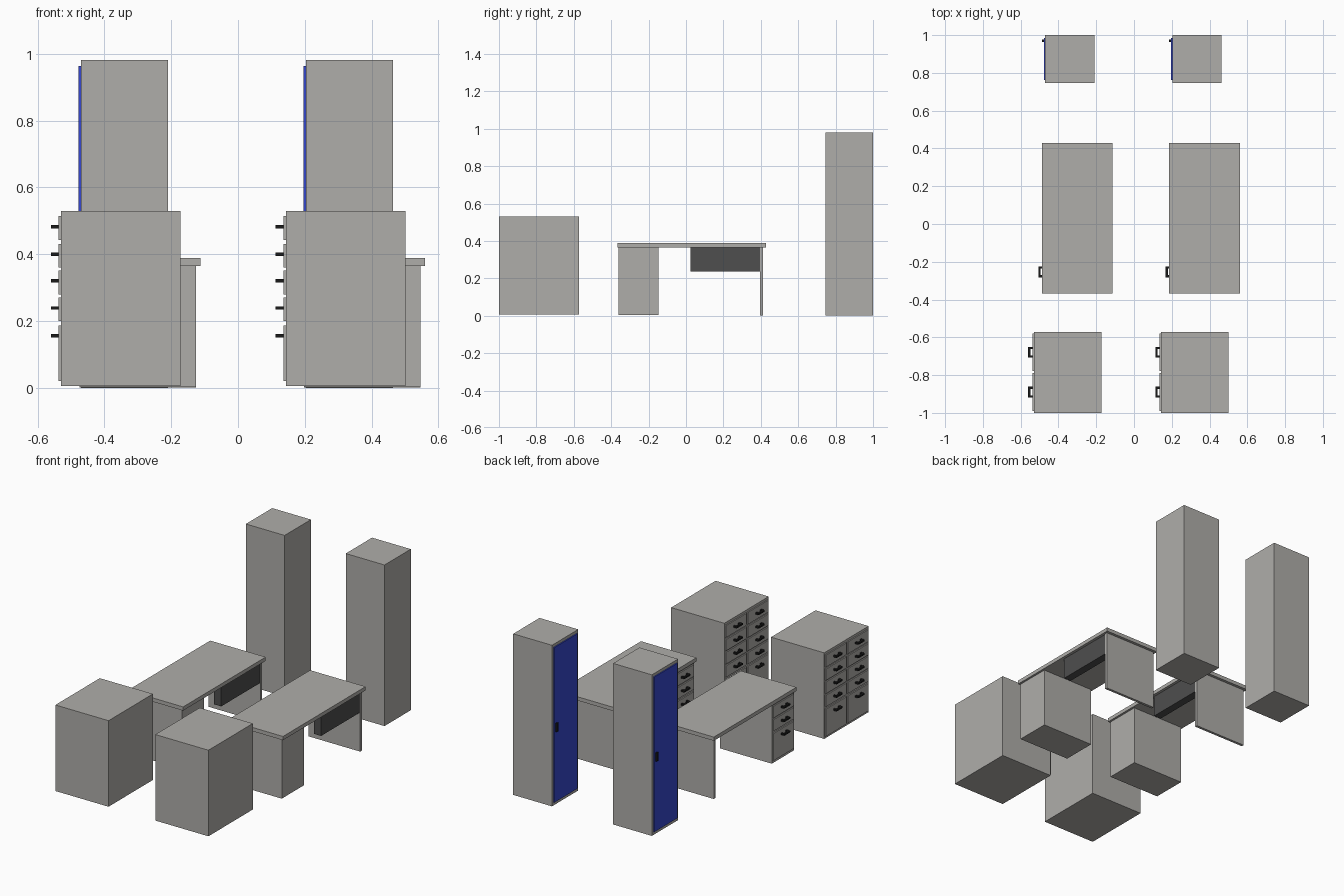
import bpy, bmesh

if "Cube" in bpy.data.objects:
    bpy.data.objects.remove(bpy.data.objects["Cube"])


def material(name, rgb):
    m = bpy.data.materials.new(name)
    m.diffuse_color = (*rgb, 1)
    m.use_nodes = True
    m.node_tree.nodes["Principled BSDF"].inputs["Base Color"].default_value = m.diffuse_color
    return m


GREY = material("warm grey", (0.43, 0.42, 0.40))
DARK = material("dark grey", (0.077, 0.077, 0.077))
BLUE = material("blue", (0.036, 0.063, 0.62))
BLACK = material("black", (0.01, 0.01, 0.01))


def boxes(name, mat, parts):
    """One object made of boxes given as (x0, x1, y0, y1, z0, z1)."""
    bm = bmesh.new()
    for x0, x1, y0, y1, z0, z1 in parts:
        verts = bmesh.ops.create_cube(bm, size=1)["verts"]
        for v in verts:
            v.co.x = x0 if v.co.x < 0 else x1
            v.co.y = y0 if v.co.y < 0 else y1
            v.co.z = z0 if v.co.z < 0 else z1
    mesh = bpy.data.meshes.new(name)
    bm.to_mesh(mesh)
    bm.free()
    mesh.materials.append(mat)
    obj = bpy.data.objects.new(name, mesh)
    bpy.context.collection.objects.link(obj)
    return obj


# drawer rows: bottom, top, handle height
ROWS = [(0.02, 0.186, 0.156), (0.2, 0.27, 0.239), (0.28, 0.352, 0.321),
        (0.361, 0.43, 0.40), (0.442, 0.515, 0.482)]


def drawers(name, x, columns, rows):
    """Drawer fronts and U-shaped pulls on the -x side of a body."""
    fronts, pulls = [], []
    for y0, y1 in columns:
        c = (y0 + y1) / 2
        for z0, z1, h in rows:
            fronts.append((x - 0.007, x, y0, y1, z0, z1))
            a, b = h - 0.005, h + 0.005
            pulls.append((x - 0.03, x - 0.019, c - 0.029, c + 0.029, a, b))
            for s in (-1, 1):
                e = c + s * 0.023
                pulls.append((x - 0.02, x - 0.006, e - 0.006, e + 0.006, a, b))
    boxes(name + "_drawer_fronts", GREY, fronts)
    boxes(name + "_drawer_pulls", BLACK, pulls)


for side, dx in (("left", 0.0), ("right", 0.673)):
    # filing cabinet with two columns of drawers
    boxes(side + "_cabinet_body", GREY,
          [(-0.53 + dx, -0.172 + dx, -1.0, -0.573, 0.006, 0.53)])
    drawers(side + "_cabinet", -0.53 + dx,
            [(-0.99, -0.79), (-0.778, -0.58)], ROWS)

    # desk: top, drawer pedestal, end panel and hanging panel
    boxes(side + "_desk_top", GREY,
          [(-0.487 + dx, -0.113 + dx, -0.367, 0.428, 0.365, 0.388)])
    boxes(side + "_desk_pedestal", GREY,
          [(-0.475 + dx, -0.126 + dx, -0.36, -0.147, 0.003, 0.365)])
    drawers(side + "_desk", -0.475 + dx, [(-0.351, -0.156)], ROWS[:3])
    boxes(side + "_desk_end_panel", GREY,
          [(-0.475 + dx, -0.126 + dx, 0.395, 0.411, 0.001, 0.365)])
    boxes(side + "_desk_hanging_panel", DARK,
          [(-0.178 + dx, -0.13 + dx, 0.024, 0.395, 0.237, 0.365)])

    # locker with blue door and handle
    boxes(side + "_locker_body", GREY,
          [(-0.47 + dx, -0.209 + dx, 0.747, 1.0, 0.0, 0.981)])
    boxes(side + "_locker_door", BLUE,
          [(-0.477 + dx, -0.47 + dx, 0.763, 0.986, 0.02, 0.963)])
    boxes(side + "_locker_handle", BLACK,
          [(-0.488 + dx, -0.476 + dx, 0.963, 0.977, 0.448, 0.5)])
